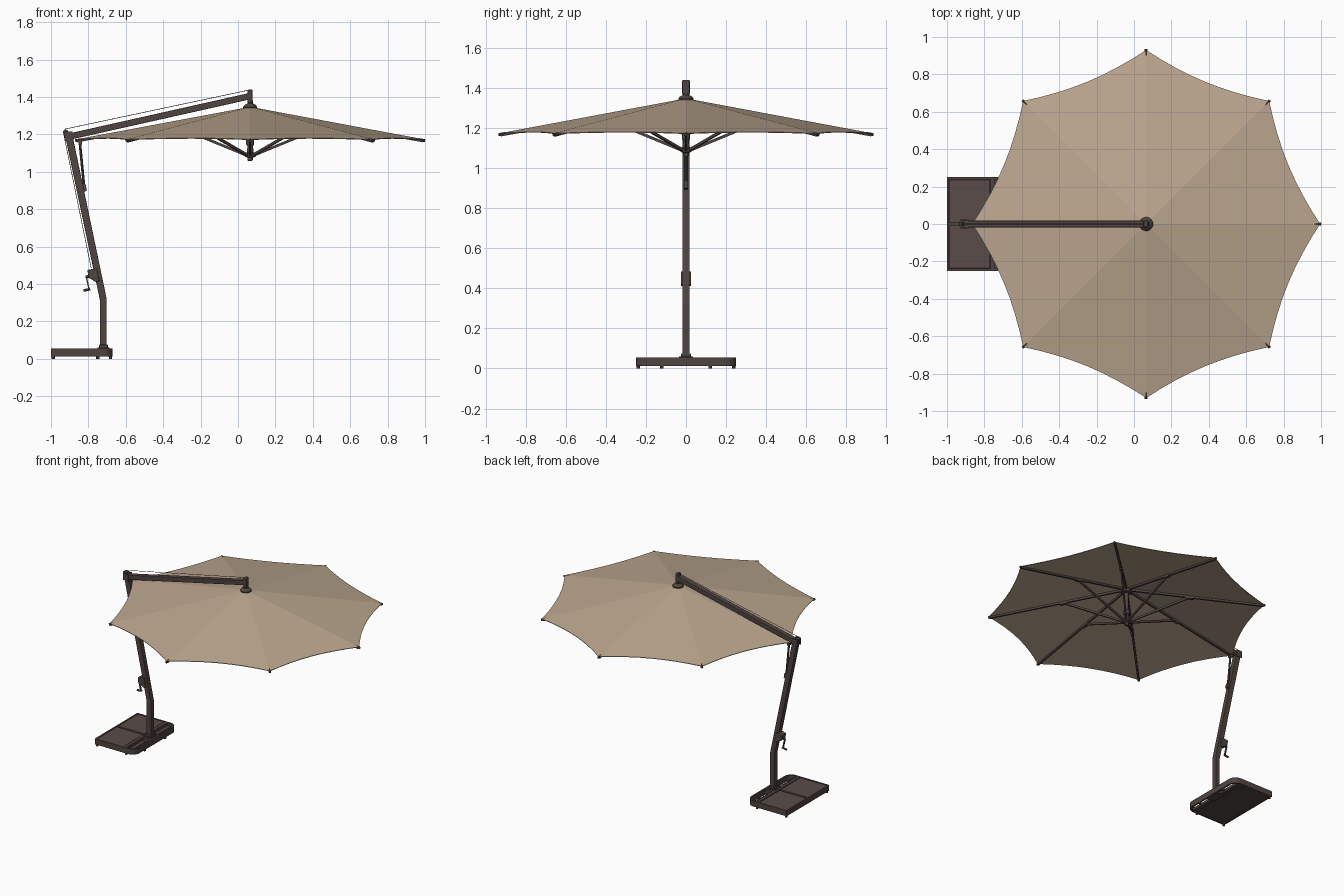
import bpy, bmesh, math
from mathutils import Vector, Matrix

if "Cube" in bpy.data.objects:
    bpy.data.objects.remove(bpy.data.objects["Cube"])


def material(name, rgb):
    m = bpy.data.materials.new(name)
    m.diffuse_color = (*rgb, 1)
    m.use_nodes = True
    m.node_tree.nodes["Principled BSDF"].inputs["Base Color"].default_value = m.diffuse_color
    return m


FABRIC = material("beige fabric", (0.50, 0.385, 0.275))
METAL = material("dark bronze metal", (0.078, 0.058, 0.051))
SLAB = material("brown base slab", (0.10, 0.073, 0.066))


def finish(name, bm, mat, bevel=0, smooth=False):
    bmesh.ops.recalc_face_normals(bm, faces=bm.faces)
    me = bpy.data.meshes.new(name)
    bm.to_mesh(me)
    bm.free()
    ob = bpy.data.objects.new(name, me)
    bpy.context.collection.objects.link(ob)
    me.materials.append(mat)
    if bevel:
        mod = ob.modifiers.new("bevel", "BEVEL")
        mod.width, mod.segments = bevel, 2
    if smooth:
        bpy.ops.object.select_all(action="DESELECT")
        ob.select_set(True)
        bpy.context.view_layer.objects.active = ob
        bpy.ops.object.shade_smooth_by_angle()
    return ob


def along(p0, p1):
    """Frame at the middle of a segment, local z along it, local x horizontal."""
    p0, p1 = Vector(p0), Vector(p1)
    z = (p1 - p0).normalized()
    x = z.cross(Vector((0, 0, 1)))
    x = x.normalized() if x.length > 1e-4 else Vector((0, 1, 0))
    y = z.cross(x)
    rot = Matrix((x, y, z)).transposed().to_4x4()
    return Matrix.Translation((p0 + p1) / 2) @ rot, (p1 - p0).length


def bar(name, p0, p1, w, h, mat=METAL, bevel=0):
    frame, length = along(p0, p1)
    bm = bmesh.new()
    bmesh.ops.create_cube(bm, size=1, matrix=frame @ Matrix.Diagonal((w, h, length, 1)))
    return finish(name, bm, mat, bevel)


def rod(name, p0, p1, r, sides=12):
    frame, length = along(p0, p1)
    bm = bmesh.new()
    bmesh.ops.create_cone(bm, cap_ends=True, segments=sides, radius1=r, radius2=r,
                          depth=length, matrix=frame)
    return finish(name, bm, METAL, smooth=True)


def box(name, lo, hi, mat=METAL, bevel=0):
    mid, size = (Vector(lo) + Vector(hi)) / 2, Vector(hi) - Vector(lo)
    bm = bmesh.new()
    bmesh.ops.create_cube(bm, size=1, matrix=Matrix.Translation(mid) @ Matrix.Diagonal((*size, 1)))
    return finish(name, bm, mat, bevel)


def prism(name, pts, half, bevel=0):
    """Side profile in x and z, given a width in y."""
    bm = bmesh.new()
    f = bm.faces.new([bm.verts.new((x, -half, z)) for x, z in pts])
    ext = bmesh.ops.extrude_face_region(bm, geom=[f])["geom"]
    bmesh.ops.translate(bm, vec=(0, 2 * half, 0),
                        verts=[v for v in ext if isinstance(v, bmesh.types.BMVert)])
    return finish(name, bm, METAL, bevel)


def lathe(name, profile, x, sides=24):
    bm = bmesh.new()
    rings = [[bm.verts.new((x + r * math.cos(a), r * math.sin(a), z))
              for a in (math.tau * i / sides for i in range(sides))] for r, z in profile]
    for a, b in zip(rings, rings[1:]):
        for i in range(sides):
            j = (i + 1) % sides
            bm.faces.new((a[i], a[j], b[j], b[i]))
    bm.faces.new(rings[0])
    bm.faces.new(rings[-1])
    return finish(name, bm, METAL, smooth=True)


CX, R, APEX, TIP = 0.065, 0.93, 1.347, 1.173


def spoke(i, r, z):
    a = math.tau * i / 8
    return Vector((CX + r * math.cos(a), r * math.sin(a), z))


def roof(r):
    return APEX + (TIP - APEX) * r / R


# Canopy: eight flat panels with scalloped hems
bm = bmesh.new()
top = bm.verts.new((CX, 0, APEX))
centre = Vector((CX, 0, APEX))
STEPS = 8
hem = []
for i in range(8):
    a, b = spoke(i, R, TIP), spoke(i + 1, R, TIP)
    for s in range(STEPS):
        t = s / STEPS
        p = a.lerp(b, t)
        hem.append(bm.verts.new(p.lerp(centre, 0.042 * 4 * t * (1 - t))))
for i in range(8):
    n = len(hem)
    bm.faces.new([top] + [hem[(i * STEPS + s) % n] for s in range(STEPS + 1)])
canopy = finish("canopy", bm, FABRIC)
solid = canopy.modifiers.new("thickness", "SOLIDIFY")
solid.thickness, solid.offset = 0.004, -1

# Ribs, rib tips and stays under the canopy
for i in range(8):
    bar("rib", spoke(i, 0.02, roof(0.02) - 0.012), spoke(i, R - 0.005, TIP - 0.009), 0.014, 0.014)
    rod("rib_tip", spoke(i, R - 0.03, roof(R - 0.03) - 0.007), spoke(i, R + 0.005, TIP - 0.007), 0.008, 8)
    bar("stay", spoke(i, 0.02, 1.088), spoke(i, 0.42, roof(0.42) - 0.016), 0.011, 0.014)
    bar("stay_bracket", spoke(i, 0.40, roof(0.40) - 0.018), spoke(i, 0.45, roof(0.45) - 0.018), 0.02, 0.016)

# Centre pole, runner hubs and crown
rod("centre_pole", (CX, 0, 1.07), (CX, 0, 1.38), 0.014, 16)
lathe("lower_hub", [(0.010, 1.057), (0.014, 1.063), (0.014, 1.075), (0.028, 1.080),
                    (0.028, 1.098), (0.018, 1.104), (0.018, 1.125)], CX)
lathe("runner", [(0.018, 1.14), (0.021, 1.145), (0.021, 1.17), (0.016, 1.175)], CX)
lathe("upper_hub", [(0.03, 1.305), (0.036, 1.31), (0.036, 1.33)], CX)
lathe("crown_cap", [(0.037, 1.337), (0.037, 1.347), (0.030, 1.357), (0.016, 1.364), (0.012, 1.38)], CX)

# Mast with a bend, and the sloping arm
prism("mast", [(-0.738, 0.05), (-0.702, 0.05), (-0.702, 0.32), (-0.883, 1.185),
               (-0.893, 1.205), (-0.925, 1.205), (-0.922, 1.18), (-0.738, 0.312)], 0.018, 0.003)
bar("arm", (-0.91, 0, 1.186), (0.068, 0, 1.405), 0.036, 0.034, METAL, 0.003)
box("arm_end_post", (0.051, -0.019, 1.365), (0.078, 0.019, 1.44), METAL, 0.008)
for side in (-1, 1):
    box("mast_top_cheek", (-0.928, side * 0.02 - 0.003, 1.165), (-0.885, side * 0.02 + 0.003, 1.215), METAL)
rod("mast_pulley", (-0.922, -0.01, 1.212), (-0.922, 0.01, 1.212), 0.014)

# Cable along the arm and down the mast
rod("arm_cable", (-0.925, 0, 1.228), (CX, 0, 1.438), 0.0016, 6)
rod("mast_cable", (-0.934, 0, 1.212), (-0.785, 0, 0.485), 0.0016, 6)

# Tilt strut beside the mast
rod("tilt_strut", (-0.847, 0, 1.17), (-0.822, 0, 0.91), 0.007)
box("strut_joint", (-0.852, -0.012, 1.145), (-0.835, 0.012, 1.175))
prism("strut_bracket", [(-0.862, 0.93), (-0.815, 0.935), (-0.808, 0.90), (-0.835, 0.885)], 0.01)

# Winch and crank handle
prism("winch", [(-0.805, 0.475), (-0.755, 0.485), (-0.74, 0.415), (-0.76, 0.41), (-0.80, 0.435)], 0.026, 0.004)
rod("crank_axle", (-0.765, 0, 0.445), (-0.815, 0, 0.437), 0.008)
bar("crank_arm", (-0.812, 0, 0.442), (-0.797, 0, 0.375), 0.012, 0.007)
rod("crank_grip", (-0.79, 0, 0.372), (-0.826, 0, 0.365), 0.007)


# Base frame: an open ring rounded at the mast end
def ring(inset):
    x0, x1, y = -1 + inset, -0.672 - inset, 0.25 - inset
    r = 0.055 - inset
    pts = [(x0, -y)]
    for k in range(7):
        a = -math.pi / 2 + math.pi / 2 * k / 6
        pts.append((x1 - r + r * math.cos(a), -y + r + r * math.sin(a)))
    return pts + [(px, -py) for px, py in reversed(pts)]


bm = bmesh.new()
loops = [[bm.verts.new((x, y, z)) for x, y in ring(d)]
         for d, z in ((0, 0.013), (0, 0.055), (0.012, 0.055), (0.012, 0.013))]
for a, b in zip(loops, loops[1:] + loops[:1]):
    for i in range(len(a)):
        j = (i + 1) % len(a)
        bm.faces.new((a[i], a[j], b[j], b[i]))
finish("base_frame", bm, METAL, smooth=True)

# Tray, slabs, cross beam and mast foot
box("base_tray", (-0.99, -0.24, 0.014), (-0.76, 0.24, 0.024))
for side in (-1, 1):
    lo, hi = sorted((side * 0.007, side * 0.237))
    box("base_slab", (-0.987, lo, 0.022), (-0.772, hi, 0.054), SLAB, 0.003)
    box("foot_rail", (-0.745, side * 0.15 - 0.09, 0.016), (-0.715, side * 0.15 + 0.09, 0.035))
box("cross_beam", (-0.768, -0.24, 0.014), (-0.745, 0.24, 0.055))
box("mast_foot_beam", (-0.75, -0.055, 0.016), (-0.68, 0.055, 0.052))
box("mast_foot_plate", (-0.752, -0.035, 0.052), (-0.688, 0.035, 0.06), METAL, 0.002)
box("mast_collar", (-0.744, -0.024, 0.058), (-0.696, 0.024, 0.075), METAL, 0.003)
for x, y in ((-0.988, 0.238), (-0.75, 0.238), (-0.682, 0.12)):
    for side in (-1, 1):
        rod("base_foot", (x, side * y, 0), (x, side * y, 0.016), 0.009)
